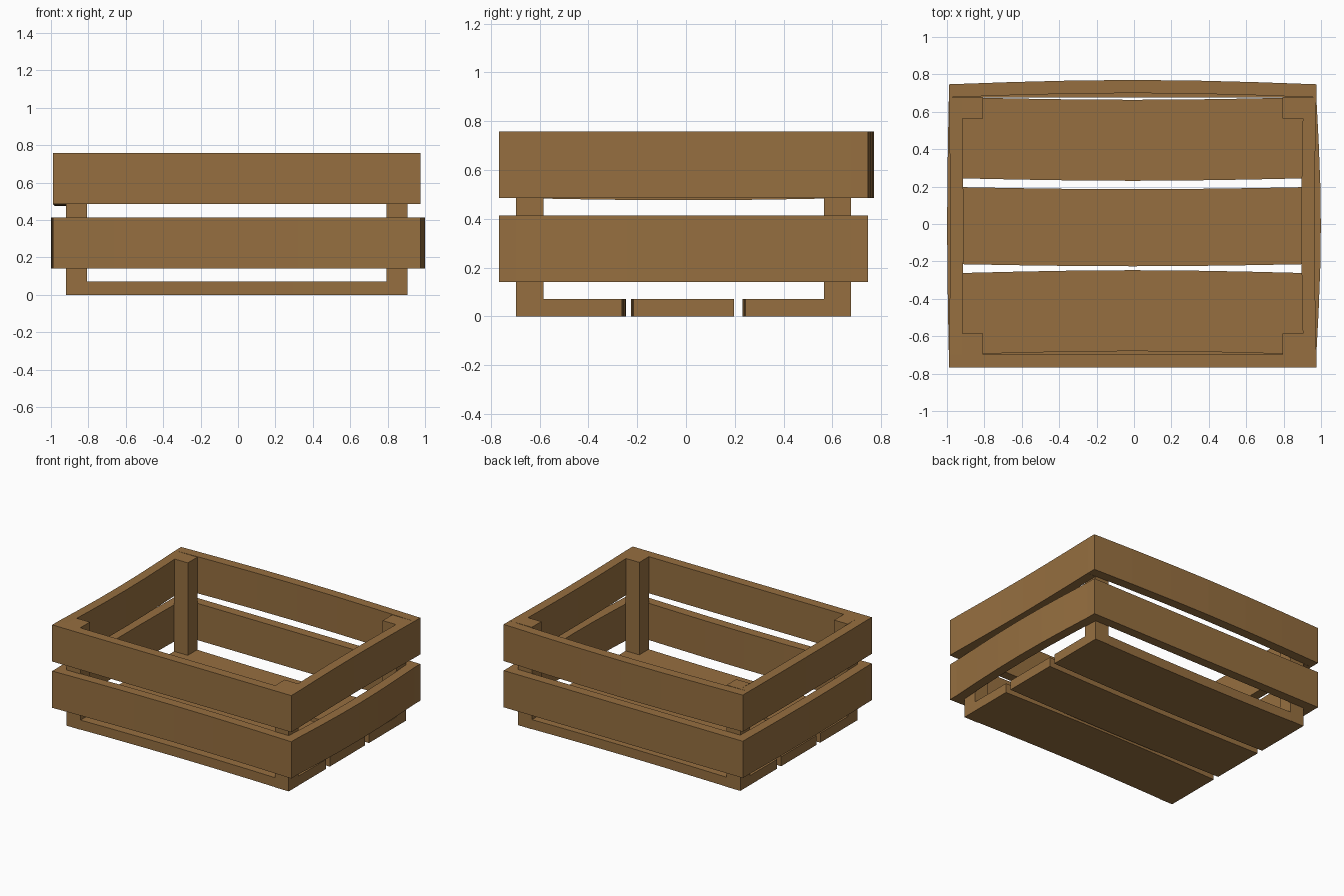
import bpy
import math
from mathutils import Vector

if "Cube" in bpy.data.objects:
    bpy.data.objects.remove(bpy.data.objects["Cube"])

wood = bpy.data.materials.new("crate wood")
wood.diffuse_color = (0.305, 0.159, 0.051, 1)
wood.use_nodes = True
wood.node_tree.nodes["Principled BSDF"].inputs["Base Color"].default_value = wood.diffuse_color


def board(name, lo, hi, axis=0, bow=(0, 0, 0), segments=6):
    """Box from lo to hi, divided along axis and bent in the middle by bow."""
    u, v = (axis + 1) % 3, (axis + 2) % 3
    verts, faces = [], []
    for i in range(segments + 1):
        t = i / segments
        for a, b in ((lo[u], lo[v]), (hi[u], lo[v]), (hi[u], hi[v]), (lo[u], hi[v])):
            p = Vector((0, 0, 0))
            p[axis] = lo[axis] + t * (hi[axis] - lo[axis])
            p[u], p[v] = a, b
            verts.append(p + Vector(bow) * math.sin(math.pi * t))
    for i in range(segments):
        for k in range(4):
            n = (k + 1) % 4
            faces.append((4 * i + k, 4 * i + n, 4 * i + 4 + n, 4 * i + 4 + k))
    e = 4 * segments
    faces += [(3, 2, 1, 0), (e, e + 1, e + 2, e + 3)]
    mesh = bpy.data.meshes.new(name)
    mesh.from_pydata(verts, [], faces)
    mesh.materials.append(wood)
    bpy.context.collection.objects.link(bpy.data.objects.new(name, mesh))


# Inner frame limits, slat thickness and total height
X0, X1, Y0, Y1 = -0.92, 0.905, -0.697, 0.677
T, TOP = 0.07, 0.757

# Corner posts
for xname, xa in (("left", X0), ("right", X1 - 0.112)):
    for yname, ya in (("front", Y0), ("back", Y1 - 0.112)):
        board(f"{yname}_{xname}_post", (xa, ya, 0), (xa + 0.112, ya + 0.112, TOP), 2, segments=1)

# Three floor boards, each slightly warped
for name, ya, yb, warp in (("front", Y0, -0.262, 0.015),
                           ("middle", -0.215, 0.197, -0.011),
                           ("back", 0.244, Y1, -0.013)):
    board(f"{name}_floor_board", (X0, ya, 0), (X1, yb, T), 0, (0, warp, 0))

# Two rows of wall slats with individual warps: front, back, left, right
rows = (("lower", 0.141, 0.414,
         ((0, 0.02, 0), (0, 0, 0), (-0.009, 0, 0), (0.024, 0, 0))),
        ("upper", 0.485, TOP,
         ((0, 0, 0), (0, 0.023, 0), (0.008, 0, -0.009), (-0.01, 0, 0))))
for row, z0, z1, (front, back, left, right) in rows:
    board(f"{row}_front_slat", (X0 - T, Y0 - T, z0), (X1 + T, Y0, z1), 0, front)
    board(f"{row}_back_slat", (X0 - T, Y1, z0), (X1 + T, Y1 + T, z1), 0, back)
    board(f"{row}_left_slat", (X0 - T, Y0, z0), (X0, Y1, z1), 1, left)
    board(f"{row}_right_slat", (X1, Y0, z0), (X1 + T, Y1, z1), 1, right)
